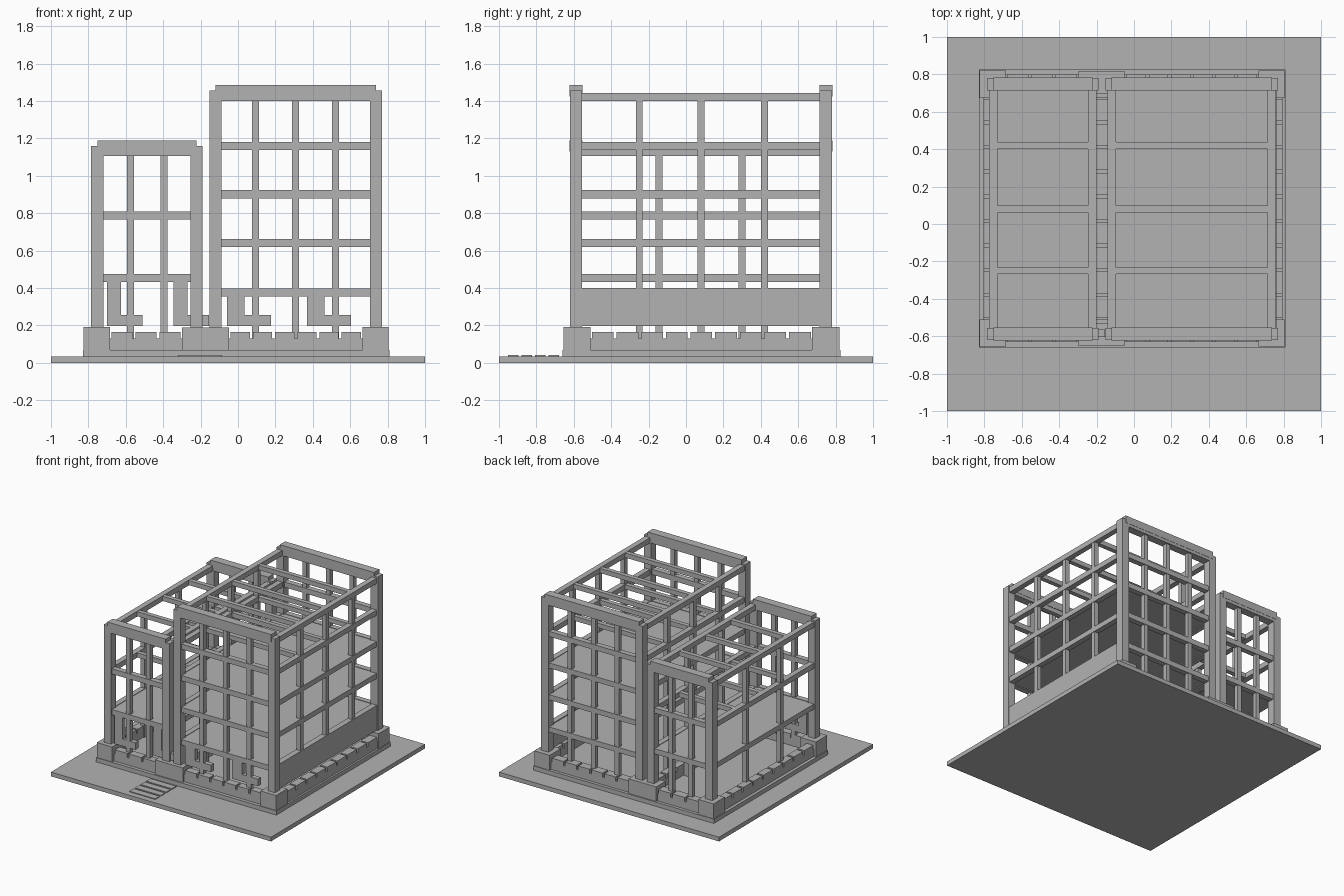
import bpy
import bmesh

cube = bpy.data.objects.get("Cube")
if cube:
    bpy.data.objects.remove(cube, do_unlink=True)

concrete = bpy.data.materials.new("concrete_grey")
concrete.use_nodes = True
GREY = (0.45, 0.45, 0.45, 1)
concrete.diffuse_color = GREY
concrete.node_tree.nodes["Principled BSDF"].inputs["Base Color"].default_value = GREY


def build(name, boxes):
    """One object from boxes given as (x range, y range, z range)."""
    bm = bmesh.new()
    for ranges in boxes:
        verts = bmesh.ops.create_cube(bm, size=1)["verts"]
        for v in verts:
            for i, (lo, hi) in enumerate(ranges):
                v.co[i] = lo + (hi - lo) * (v.co[i] + 0.5)
    mesh = bpy.data.meshes.new(name)
    bm.to_mesh(mesh)
    bm.free()
    mesh.materials.append(concrete)
    obj = bpy.data.objects.new(name, mesh)
    bpy.context.collection.objects.link(obj)


def around(c, width):
    return (c - width / 2, c + width / 2)


POST, BAR = 0.065, 0.037
FRONT, BACK = -0.62, 0.78
Y_IN = (FRONT + POST, BACK - POST)
WALL_Y = (FRONT + POST / 2, BACK - POST / 2)
GROUND, PLINTH = 0.035, 0.07
CROSS_Y = (-0.25, 0.08, 0.42)


def tower(name, x0, x1, post_top, levels, slabs, cols_x, cols_y):
    """Open frame: corner posts, slim columns, ring beams, slabs and roof beams."""
    xin = (x0 + POST, x1 - POST)
    wall_x = (x0 + POST / 2, x1 - POST / 2)
    roof = levels[-1]
    posts = [(around(x, POST), around(y, POST), (PLINTH, post_top))
             for x in wall_x for y in WALL_Y]
    build(name + "_corner_posts", posts)

    columns = [(around(x, BAR), around(y, BAR), (PLINTH, roof - 0.02))
               for x in cols_x for y in WALL_Y]
    for x in wall_x:
        foot = 0.2 if x > 0 else PLINTH
        columns += [(around(x, BAR), around(y, BAR), (foot, roof - 0.02)) for y in cols_y]
    build(name + "_columns", columns)

    beams, cross, floors = [], [], []
    for i, top in enumerate(levels):
        z = (top - 0.043, top)
        beams += [(around(x, 0.045), Y_IN, z) for x in wall_x]
        if top != roof:
            beams += [(xin, around(y, 0.045), z) for y in WALL_Y]
        if i < slabs:
            floors.append((wall_x, WALL_Y, (top - 0.035, top - 0.004)))
        else:
            cross += [(wall_x, around(y, BAR), (top - 0.04, top - 0.002)) for y in CROSS_Y]
    build(name + "_ring_beams", beams)
    build(name + "_cross_beams", cross)
    build(name + "_floor_slabs", floors)

    end = 0.033
    build(name + "_roof_end_beams",
          [((x0 + end, x1 - end), around(y, POST + 0.004), (post_top - 0.03, post_top + 0.03))
           for y in WALL_Y]
          + [(xin, around(y, POST), (roof - 0.043, post_top)) for y in WALL_Y])


tower("low_tower", -0.785, -0.19, 1.16, (0.475, 0.81, 1.148), 1,
      (-0.575, -0.395), (-0.145, 0.30))
tower("high_tower", -0.152, 0.77, 1.455, (0.397, 0.662, 0.923, 1.182, 1.443), 3,
      (0.093, 0.307, 0.522), CROSS_Y)

# Ground, plinth and entrance steps
build("ground_slab", [((-1, 1), (-1, 1), (0, GROUND))])
build("plinth", [((-0.83, 0.81), (-0.66, 0.825), (GROUND, PLINTH))])
build("entrance_steps", [((-0.32, -0.085), around(-0.708 - i * 0.072, 0.056),
                          (GROUND, GROUND + 0.007)) for i in range(4)])

# Foundation corner and middle blocks
blocks = [(x, y, (PLINTH, 0.193))
          for x in ((-0.825, -0.685), (0.665, 0.805))
          for y in ((-0.655, -0.51), (0.675, 0.82))]
blocks += [((-0.30, -0.047), y, (PLINTH, 0.19)) for y in ((-0.65, -0.53), (0.695, 0.815))]
build("foundation_blocks", blocks)


# Notched foundation walls: low band with separate blocks above it
def notched(lo, hi, count, across, along_x):
    pitch = (hi - lo) / count
    runs = [((lo, hi), (PLINTH, 0.13))]
    runs += [((lo + i * pitch + 0.008, lo + (i + 1) * pitch - 0.008), (0.13, 0.164))
             for i in range(count)]
    return [(r, across, z) if along_x else (across, r, z) for r, z in runs]


walls = []
for y in ((-0.632, -0.57), (0.73, 0.80)):
    walls += notched(-0.685, -0.30, 3, y, True)
    walls += notched(-0.047, 0.665, 6, y, True)
for x in ((-0.805, -0.745), (-0.20, -0.142), (0.73, 0.795)):
    walls += notched(-0.51, 0.675, 9, x, False)
build("notched_foundation_walls", walls)

# Ground storey side panel and L-shaped front panels
build("side_panel", [((0.715, 0.762), Y_IN, (0.197, 0.40))])
panel_y = (-0.605, -0.565)
panels = []
for x, stem, foot, top in ((-0.70, 0.075, 0.19, 0.44), (-0.345, 0.075, 0.19, 0.44),
                           (-0.058, 0.092, 0.235, 0.36), (0.37, 0.092, 0.235, 0.36)):
    panels += [((x, x + stem), panel_y, (0.255, top)), ((x, x + foot), panel_y, (0.197, 0.255))]
build("front_panels", panels)
